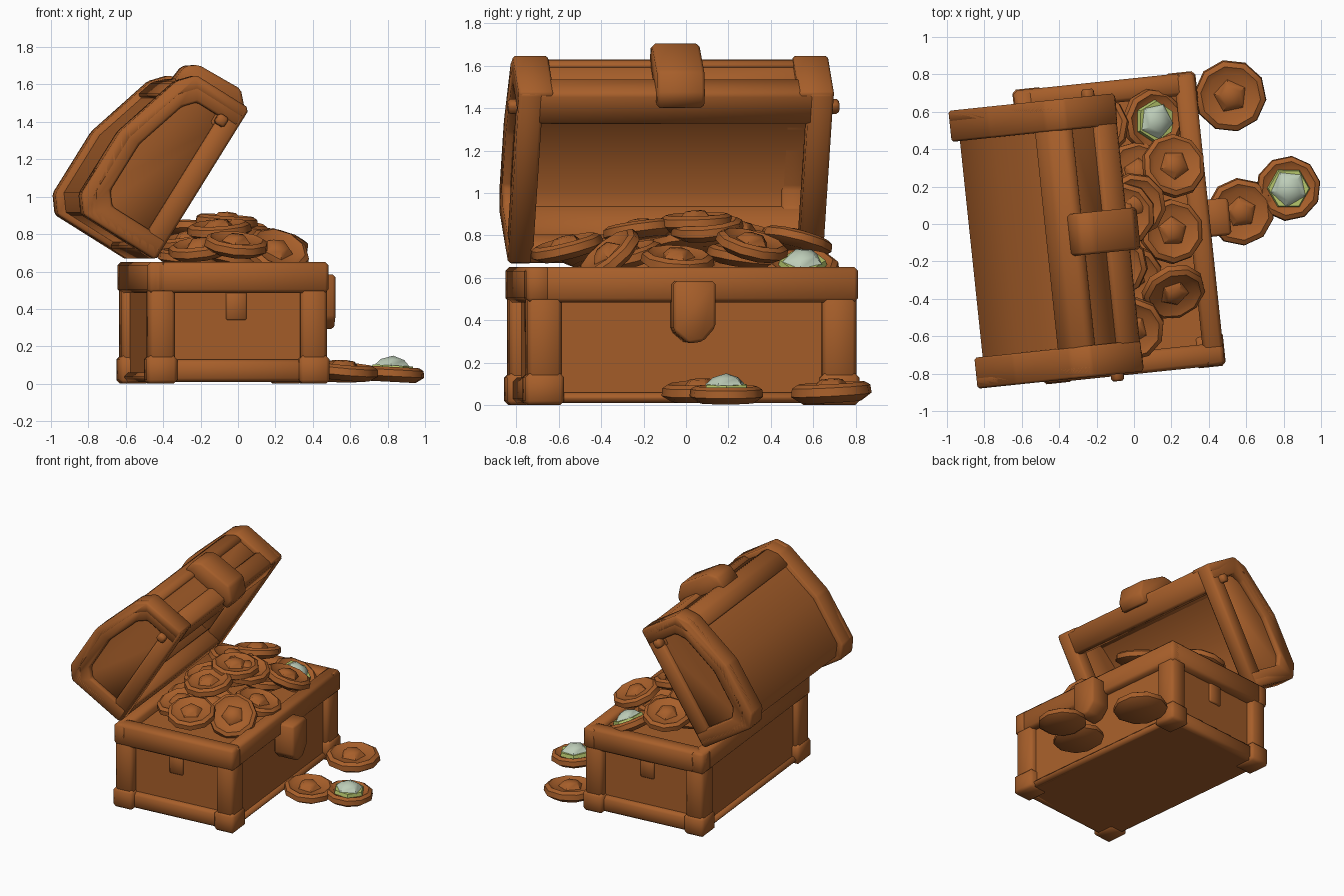
import bpy, bmesh, math
from mathutils import Matrix, Vector, Euler

cube = bpy.data.objects.get("Cube")
if cube:
    bpy.data.objects.remove(cube, do_unlink=True)


def material(name, rgb):
    m = bpy.data.materials.new(name)
    m.use_nodes = True
    m.diffuse_color = (*rgb, 1)
    m.node_tree.nodes["Principled BSDF"].inputs["Base Color"].default_value = (*rgb, 1)
    return m


BROWN = material("warm_brown", (0.385, 0.113, 0.023))
PALE = material("pale_gem", (0.51, 0.61, 0.48))
LIME = material("lime_edge", (0.48, 0.58, 0.155))
made = []


def finish(name, bm, matrix, mat=BROWN):
    bmesh.ops.recalc_face_normals(bm, faces=bm.faces)
    mesh = bpy.data.meshes.new(name)
    bm.to_mesh(mesh)
    bm.free()
    mesh.materials.append(mat)
    ob = bpy.data.objects.new(name, mesh)
    ob.matrix_world = matrix
    bpy.context.collection.objects.link(ob)
    made.append(ob)
    return ob


def prism(name, pts, y0, y1, matrix, bevel=0.02, open_first=False):
    """Extrude an x/z outline along y, with softened edges."""
    bm = bmesh.new()
    near = [bm.verts.new((x, y0, z)) for x, z in pts]
    far = [bm.verts.new((x, y1, z)) for x, z in pts]
    bm.faces.new(near)
    bm.faces.new(far)
    n = len(pts)
    for i in range(1 if open_first else 0, n):
        j = (i + 1) % n
        bm.faces.new((near[i], near[j], far[j], far[i]))
    if bevel:
        bmesh.ops.recalc_face_normals(bm, faces=bm.faces)
        bmesh.ops.bevel(bm, geom=list(bm.edges), offset=bevel, segments=1,
                        affect='EDGES', clamp_overlap=True)
    return finish(name, bm, matrix)


def box(name, x, y, z, matrix, bevel=0.02):
    pts = [(x[0], z[0]), (x[1], z[0]), (x[1], z[1]), (x[0], z[1])]
    return prism(name, pts, y[0], y[1], matrix, bevel)


def span(sign, a, b):
    return sorted((sign * a, sign * b))


# Chest base
chest = Matrix.Translation((-0.08, -0.02, 0)) @ Matrix.Rotation(math.radians(6), 4, 'Z')
A, B, TOP = 0.487, 0.787, 0.652
box("base_body", (-0.435, 0.435), (-0.725, 0.725), (0.01, 0.59), chest, 0)
for s in (-1, 1):
    box("long_top_rail", span(s, A - 0.11, A), (-B, B), (0.485, TOP), chest)
    box("end_top_rail", (-A, A), span(s, B - 0.12, B), (0.485, TOP), chest)
    box("long_bottom_rail", span(s, 0.4, 0.465), (-0.7, 0.7), (0.01, 0.06), chest)
    box("end_bottom_rail", (-0.42, 0.42), span(s, 0.68, 0.765), (0.01, 0.13), chest)
    box("end_handle", (-0.06, 0.05), span(s, 0.7, 0.74), (0.34, 0.5), chest, 0.008)
    for t in (-1, 1):
        box("corner_post", span(s, A - 0.15, A - 0.008), span(t, B - 0.17, B - 0.008),
            (0.05, 0.6), chest)
        box("corner_boot", span(s, A - 0.16, A + 0.005), span(t, B - 0.18, B + 0.005),
            (0, 0.15), chest)

# Hasp plate on the long side
side = chest @ Matrix.Rotation(math.radians(90), 4, 'Z')
prism("base_hasp", [(-0.1, 0.585), (0.1, 0.585), (0.1, 0.37), (0.04, 0.3),
                    (-0.03, 0.29), (-0.1, 0.35)], -0.595, -0.43, side, 0.015)

# Open lid: x runs from hinge to front, z runs outward
lid = (chest @ Matrix.Translation((-0.45, -0.03, 0.665))
       @ Matrix.Rotation(math.radians(-58), 4, 'Y'))
OUTLINE = [(0, 0), (0.955, 0), (0.955, 0.33), (0.87, 0.405), (0.48, 0.52), (0.09, 0.52), (0, 0.45)]


def inset(t):
    return [(0.475 + (u - 0.475) * (1 - t / 0.475), v * (1 - t / 0.5)) for u, v in OUTLINE]


def ring(t):
    """Arch between the lid outline and the same outline inset by t."""
    inner = inset(t)
    return OUTLINE[1:] + OUTLINE[:1] + (inner[1:] + inner[:1])[::-1]


shell = prism("lid_shell", inset(0.035), -0.71, 0.71, lid, 0, open_first=True)
solid = shell.modifiers.new("thickness", 'SOLIDIFY')
solid.thickness = 0.05
solid.offset = -1

for s in (-1, 1):
    prism("lid_end_band", ring(0.07), *span(s, 0.58, 0.747), lid, 0.012)
    prism("lid_end_frame", ring(0.12), *span(s, 0.68, 0.747), lid, 0.012)
    box("lid_end_rim", (0.0, 0.95), span(s, 0.63, 0.745), (-0.008, 0.11), lid, 0.015)
    box("lid_stud", (0.79, 0.85), span(s, 0.71, 0.785), (0.06, 0.12), lid, 0.012)
box("lid_front_rim", (0.77, 0.95), (-0.72, 0.72), (-0.005, 0.14), lid)
box("lid_hinge_rim", (0.0, 0.1), (-0.72, 0.72), (-0.005, 0.12), lid, 0.015)
prism("lid_front_ridge", [(0.935, 0.27), (0.935, 0.33), (0.87, 0.395), (0.77, 0.425),
                          (0.77, 0.36), (0.86, 0.3)], -0.7, 0.7, lid, 0.012)

# Lid clasp hooked over the front
prism("lid_clasp", [(0.89, -0.05), (0.97, -0.05), (1.055, 0.03), (1.045, 0.29),
                    (1.0, 0.35), (0.9, 0.36)], -0.095, 0.13, lid, 0.015)


# Coins and gems
def lathe(name, profile, sides, matrix, mat=BROWN):
    bm = bmesh.new()
    vs = [bm.verts.new((r, 0, z)) for r, z in profile]
    es = [bm.edges.new(p) for p in zip(vs, vs[1:])]
    bmesh.ops.spin(bm, geom=vs + es, cent=(0, 0, 0), axis=(0, 0, 1),
                   angle=math.tau, steps=sides)
    bmesh.ops.remove_doubles(bm, verts=bm.verts, dist=0.0005)
    return finish(name, bm, matrix, mat)


COIN = [(0, -0.04), (0.13, -0.04), (0.175, -0.01), (0.17, 0.025), (0.145, 0.04),
        (0.115, 0.022), (0, 0.022)]


def coin(x, y, z, tilt_x=0, tilt_y=0, size=1.0, gem=False):
    turn = Euler((math.radians(tilt_x), math.radians(tilt_y), x * 9 + y * 5))
    # Spin about the coin's own axis first, then tilt
    turn = (Euler((turn.x, turn.y, 0)).to_matrix() @ Euler((0, 0, turn.z)).to_matrix()).to_4x4()
    m = Matrix.Translation(Vector((x, y, z))) @ turn @ Matrix.Scale(size, 4)
    lathe("coin", COIN, 10, m)
    if gem:
        lathe("gem_setting", [(0, 0.01), (0.116, 0.02), (0.108, 0.048), (0, 0.048)], 6, m, LIME)
        lathe("gem", [(0, 0.03), (0.1, 0.046), (0.065, 0.08), (0, 0.1)], 5, m, PALE)
    else:
        lathe("coin_emblem", [(0, 0.01), (0.085, 0.018), (0.05, 0.055), (0, 0.06)], 5, m)


# Coins on the ground
coin(0.515, 0.685, 0.06, 3, 2, size=1.11)
coin(0.825, 0.19, 0.05, 0, 3, gem=True)
coin(0.57, 0.065, 0.065, 3, 5, size=1.04)

# Coins heaped in the chest
HEAP = [
    (0.21, 0.31, 0.75, -14, 14), (0.20, -0.04, 0.68, -4, 14), (0.21, -0.36, 0.70, 38, 20),
    (-0.01, -0.56, 0.74, 14, 6), (0.00, 0.10, 0.83, 5, 10), (-0.10, -0.22, 0.82, 8, -4),
    (-0.06, 0.05, 0.86, 2, 4), (-0.20, 0.52, 0.77, -14, -8), (-0.22, 0.25, 0.81, -10, 6),
    (-0.20, -0.42, 0.72, 12, -8), (-0.02, -0.28, 0.70, 14, 8), (0.02, 0.27, 0.70, -8, 5),
    (-0.26, 0.00, 0.76, 6, -10), (-0.26, -0.20, 0.67, 4, 4), (-0.26, 0.28, 0.67, 5, 5),
]
for spot in HEAP:
    coin(*spot)
coin(0.10, 0.55, 0.64, 0, 25, gem=True)

# Smooth shading with crisp hard edges
bpy.ops.object.select_all(action='DESELECT')
for ob in made:
    ob.select_set(True)
bpy.context.view_layer.objects.active = made[0]
bpy.ops.object.shade_smooth_by_angle(angle=math.radians(48))
